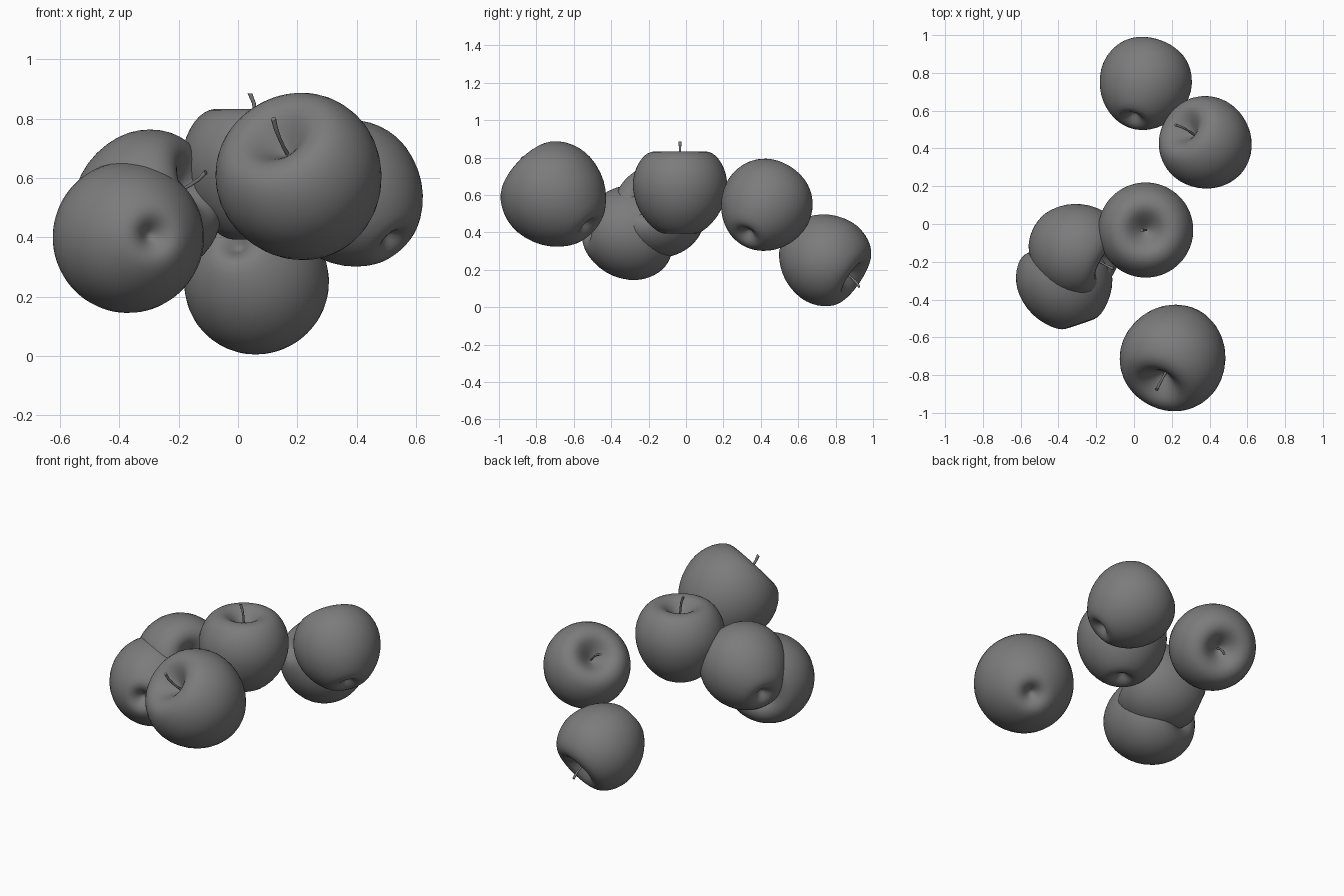
import bpy
import bmesh
from math import cos, sin, tau
from mathutils import Matrix, Vector

if "Cube" in bpy.data.objects:
    bpy.data.objects.remove(bpy.data.objects["Cube"])

grey = bpy.data.materials.new("matte_grey")
grey.use_nodes = True
colour = (0.2, 0.2, 0.2, 1)
grey.diffuse_color = colour
shader = grey.node_tree.nodes["Principled BSDF"]
shader.inputs["Base Color"].default_value = colour
shader.inputs["Roughness"].default_value = 0.6

# Half outline of an apple of radius 1: (radius, height), bottom dimple to top dimple
OUTLINE = [(0, -.80), (.07, -.83), (.15, -.91), (.25, -.97), (.38, -.975),
           (.56, -.86), (.78, -.63), (.93, -.34), (1, 0), (.97, .26),
           (.88, .49), (.75, .66), (.62, .735), (.48, .75), (.36, .70),
           (.24, .60), (.13, .49), (.05, .42), (0, .40)]
# Stem path bending towards local x: (x, z, thickness)
STEM = [(0, .38, .024), (0, .55, .022), (.01, .68, .022),
        (.035, .82, .026), (.085, .945, .032)]


def finish(name, bm, frame):
    bmesh.ops.remove_doubles(bm, verts=bm.verts, dist=0.0001)
    bmesh.ops.recalc_face_normals(bm, faces=bm.faces)
    mesh = bpy.data.meshes.new(name)
    bm.to_mesh(mesh)
    bm.free()
    mesh.materials.append(grey)
    obj = bpy.data.objects.new(name, mesh)
    bpy.context.collection.objects.link(obj)
    obj.matrix_world = frame
    bpy.ops.object.select_all(action="DESELECT")
    obj.select_set(True)
    bpy.context.view_layer.objects.active = obj
    bpy.ops.object.shade_smooth_by_angle(angle=1.0)
    return obj


def body(name, frame):
    bm = bmesh.new()
    verts = [bm.verts.new((r, 0, z)) for r, z in OUTLINE]
    edges = [bm.edges.new(pair) for pair in zip(verts, verts[1:])]
    bmesh.ops.spin(bm, geom=verts + edges, cent=(0, 0, 0), axis=(0, 0, 1),
                   angle=tau, steps=40)
    obj = finish(name, bm, frame)
    obj.modifiers.new("smooth", "SUBSURF").levels = 1
    obj.modifiers["smooth"].render_levels = 1


def stem(name, frame, sides=10):
    bm = bmesh.new()
    rings = [[bm.verts.new((x + t * cos(tau * i / sides), t * sin(tau * i / sides), z))
              for i in range(sides)] for x, z, t in STEM]
    for low, high in zip(rings, rings[1:]):
        for i in range(sides):
            j = (i + 1) % sides
            bm.faces.new((low[i], low[j], high[j], high[i]))
    bm.faces.new(rings[0])
    bm.faces.new(rings[-1])
    finish(name, bm, frame)


def apple(place, centre, radius, axis, bend):
    # The axis runs towards the stem; the stem curves towards bend
    up = Vector(axis).normalized()
    side = Vector(bend)
    side = (side - up * side.dot(up)).normalized()
    turn = Matrix((side, up.cross(side), up)).transposed().to_4x4()
    frame = Matrix.Translation(centre) @ turn @ Matrix.Scale(radius, 4)
    body(place + "_apple", frame)
    stem(place + "_stem", frame)


apple("middle", (.062, -.032, .642), .257, (0, 0, 1), (-1, 0, 0))
apple("front", (.207, -.71, .605), .285, (-.35, -.67, .65), (0, 0, 1))
apple("front_side", (-.367, -.29, .40), .26, (-.32, .94, -.03), (0, 0, 1))
apple("side", (-.30, -.14, .512), .253, (.82, -.42, .36), (0, 0, 1))
apple("back", (.06, .75, .252), .249, (.27, .8, -.54), (0, 0, -1))
apple("back_side", (.378, .43, .548), .249, (-.6, .43, .67), (-1, 0, 0))
